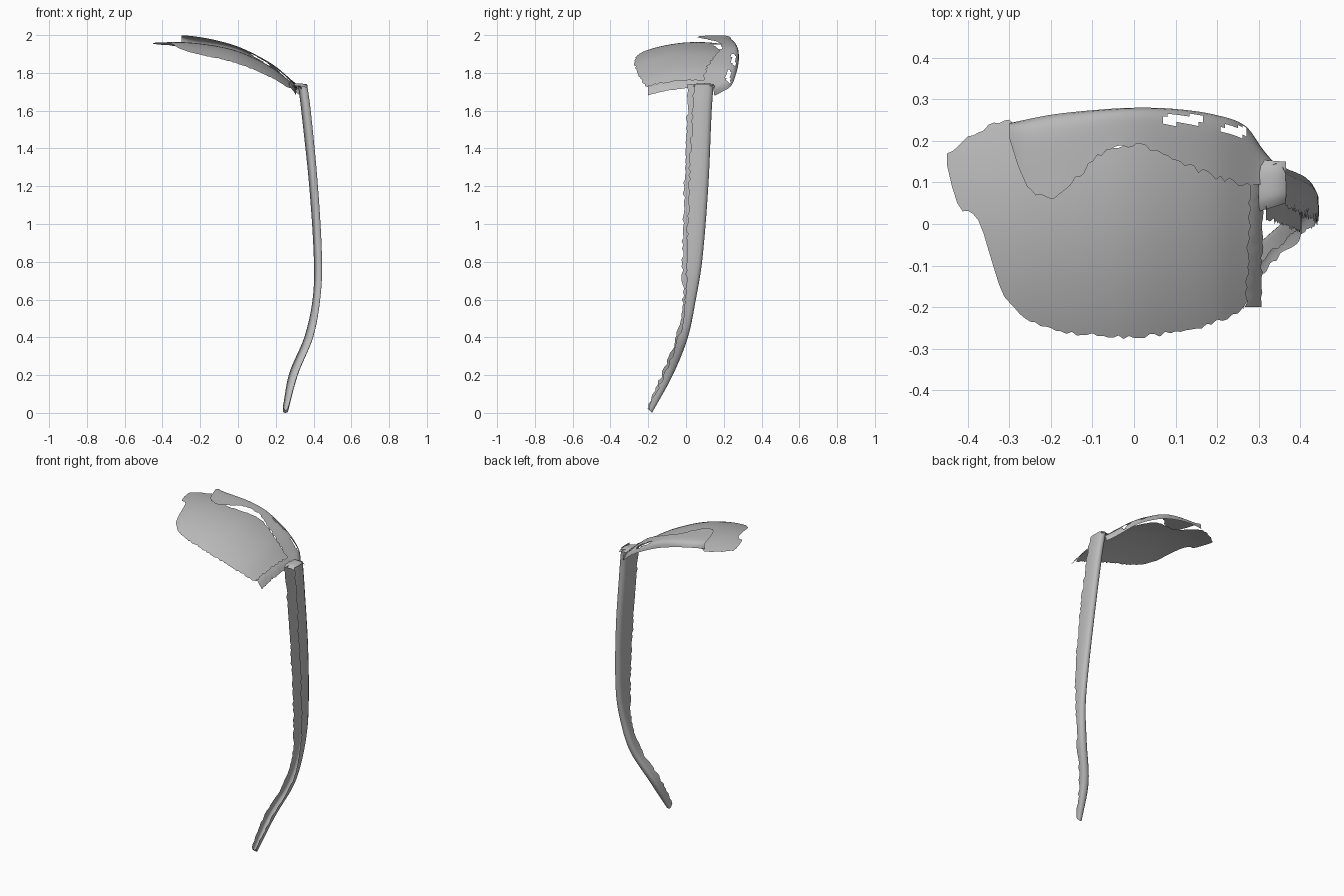
import bpy
import random

random.seed(4)

if "Cube" in bpy.data.objects:
    bpy.data.objects.remove(bpy.data.objects["Cube"], do_unlink=True)

grey = bpy.data.materials.new("plain grey")
grey.use_nodes = True
COLOUR = (0.5, 0.5, 0.5, 1)
grey.diffuse_color = COLOUR
grey.node_tree.nodes["Principled BSDF"].inputs["Base Color"].default_value = COLOUR


def curve(*pts):
    """Smooth function through (position, value) pairs."""
    def slope(i):
        a, b = pts[max(i - 1, 0)], pts[min(i + 1, len(pts) - 1)]
        return (b[1] - a[1]) / (b[0] - a[0])

    def value(x):
        x = min(max(x, pts[0][0]), pts[-1][0])
        i = next(k for k in range(len(pts) - 1) if x <= pts[k + 1][0])
        (xa, a), (xb, b) = pts[i], pts[i + 1]
        h = xb - xa
        t = (x - xa) / h
        s = t * t * (3 - 2 * t)
        bend = t * (1 - t) * h * ((1 - t) * slope(i) - t * slope(i + 1))
        return a + (b - a) * s + bend
    return value


def sheet(name, nu, nv, place, hole=lambda x, y: False):
    """Open surface from a grid; place(u, v) gives each point."""
    verts = [place(i / nu, j / nv) for i in range(nu + 1) for j in range(nv + 1)]
    faces = []
    for i in range(nu):
        for j in range(nv):
            a = i * (nv + 1) + j
            f = (a, a + nv + 1, a + nv + 2, a + 1)
            if not hole(sum(verts[k][0] for k in f) / 4, sum(verts[k][1] for k in f) / 4):
                faces.append(f)
    mesh = bpy.data.meshes.new(name)
    mesh.from_pydata(verts, [], faces)
    mesh.materials.append(grey)
    obj = bpy.data.objects.new(name, mesh)
    bpy.context.collection.objects.link(obj)
    for p in mesh.polygons:
        p.use_smooth = True
    return obj


def ragged(amount):
    return random.uniform(-amount, amount)


# Shared bowed surface of the lens
crest = curve((-.45, 1.96), (-.3, 1.963), (-.2, 1.955), (-.1, 1.94), (0, 1.915),
              (.1, 1.872), (.2, 1.815), (.3, 1.735), (.34, 1.71))


def dome(x, y):
    return crest(x) - 0.6 * (y - 0.06) ** 2


# Lens
lens_front = curve((-.45, .14), (-.425, .05), (-.37, 0), (-.32, -.16), (-.24, -.24),
                   (-.1, -.268), (0, -.272), (.1, -.26), (.2, -.235), (.27, -.19), (.3, -.1))
lens_back = curve((-.45, .17), (-.38, .22), (-.29, .245), (-.2, .15), (-.1, .165),
                  (0, .195), (.1, .17), (.2, .13), (.3, .105))


def lens_point(u, v):
    x = -.45 + .75 * u
    a, b = lens_front(x), lens_back(x)
    y = a + (b - a) * v
    if v in (0, 1) and 0 < u < 1:
        y += ragged(.005)
    return x, y, dome(x, y)


sheet("lens", 60, 24, lens_point)

# Rim: raised lip along the back edge of the lens, curling down outside
rim_inner = curve((-.3, .2), (-.26, .1), (-.21, .062), (-.15, .1), (-.08, .165), (0, .19),
                  (.1, .152), (.2, .112), (.3, .09), (.335, .09))
rim_outer = curve((-.3, .243), (-.2, .263), (-.1, .274), (0, .28), (.1, .277),
                  (.2, .262), (.27, .235), (.31, .18), (.335, .15))
lift = curve((-.3, .036), (-.2, .034), (0, .024), (.2, .018), (.335, .012))


def rim_point(u, v):
    x = -.3 + .635 * u
    a, b = rim_inner(x), rim_outer(x)
    y = a + (b - a) * (1 - (1 - v) ** 1.6)
    if v == 0:
        y += ragged(.007)
    return x, y, crest(x) + lift(x) - .012 * v - .035 * v ** 6


def rim_gaps(x, y):
    return (.07 < x < .17 and .24 < y < .262) or (.2 < x < .27 and .21 < y < .236 and x + y > .44)


sheet("rim", 60, 12, rim_point, rim_gaps)


# Side edge of the frame beside the lens
def side_point(u, v):
    y = -.2 + .31 * u
    x = .27 + .035 * v + ragged(.004) + .01 * u
    return x, y, dome(x, y) + .012 - .02 * v * v


sheet("side_edge", 26, 4, side_point)

# Temple arm: hollow channel, open and ragged along its front
inner_x = curve((0, .237), (.2, .272), (.4, .352), (.6, .395), (.8, .402), (1.2, .377),
                (1.6, .335), (1.74, .318))
outer_x = curve((0, .265), (.2, .318), (.4, .398), (.6, .435), (.8, .445), (1.2, .423),
                (1.6, .385), (1.74, .366))
front_y = curve((0, -.205), (.2, -.125), (.4, -.05), (.6, -.016), (.8, -.02), (1.2, -.01),
                (1.6, .008), (1.74, .015))
back_y = curve((0, -.18), (.2, -.07), (.4, .01), (.6, .052), (.8, .085), (1.2, .118),
               (1.6, .136), (1.74, .146))
SECTION = [(0, 0), (0, .3), (0, .6), (.03, .82), (.2, .95), (.5, 1), (.8, .95),
           (.97, .82), (1, .6), (1, .4), (.95, .2)]


def arm_point(u, v):
    z = 1.74 * u
    sx, sy = SECTION[round(v * (len(SECTION) - 1))]
    a, b, c, d = inner_x(z), outer_x(z), front_y(z), back_y(z)
    y = c + (d - c) * sy
    if v in (0, 1):
        y += ragged(.007)
    # Foot tips up slightly toward the front
    return a + (b - a) * sx, y, z + .03 * (1 - sy) * (1 - u) ** 8


sheet("temple_arm", 90, len(SECTION) - 1, arm_point)


# Hinge cover joining the rim to the arm
def hinge_point(u, v):
    x = .30 + .066 * u
    y = .03 + .02 * u + (.125 - .025 * u) * v
    return x, y, 1.745 - .012 * u ** 4 - .015 * (2 * v - 1) ** 4


sheet("hinge_cover", 8, 8, hinge_point)


# Rounded tip closing the foot of the arm
def tip_point(u, v):
    x, y, z = arm_point(0, v)
    cx, cy = (inner_x(0) + outer_x(0)) / 2, (front_y(0) + back_y(0)) / 2
    return x + (cx - x) * u, y + (cy - y) * u, z * (1 - u) + .012 * u


sheet("arm_tip", 3, len(SECTION) - 1, tip_point)
